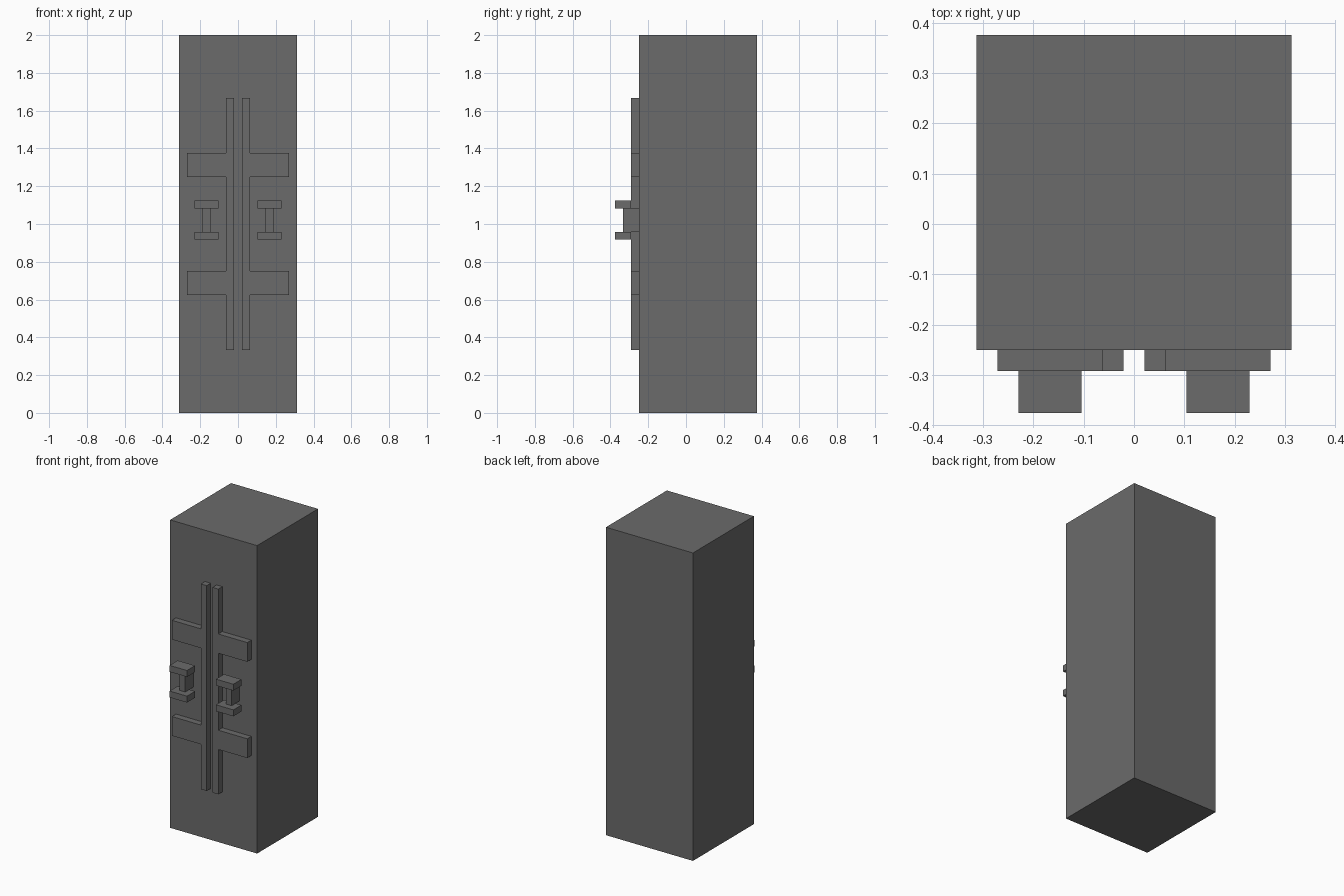
import bpy
import bmesh

U = 1 / 48  # modelling grid step

default = bpy.data.objects.get("Cube")
if default:
    bpy.data.objects.remove(default)

# Single dark grey finish
grey = bpy.data.materials.new("dark_grey")
grey.use_nodes = True
grey.diffuse_color = (0.145, 0.145, 0.145, 1)
grey.node_tree.nodes["Principled BSDF"].inputs["Base Color"].default_value = grey.diffuse_color


def extrude_profile(name, profile, y_front, y_back, mirror=True):
    """Extrude an x-z outline from front to back, optionally mirrored in x."""
    bm = bmesh.new()
    face = bm.faces.new([bm.verts.new((x * U, y_front * U, z * U)) for x, z in profile])
    ext = bmesh.ops.extrude_face_region(bm, geom=[face], use_keep_orig=True)
    moved = [v for v in ext["geom"] if isinstance(v, bmesh.types.BMVert)]
    bmesh.ops.translate(bm, verts=moved, vec=(0, (y_back - y_front) * U, 0))
    bmesh.ops.recalc_face_normals(bm, faces=bm.faces)
    mesh = bpy.data.meshes.new(name)
    bm.to_mesh(mesh)
    bm.free()
    mesh.materials.append(grey)
    obj = bpy.data.objects.new(name, mesh)
    bpy.context.collection.objects.link(obj)
    if mirror:
        obj.modifiers.new("mirror", 'MIRROR').use_mirror_merge = False
    return obj


def rect(x0, x1, z0, z1):
    return [(x0, z0), (x1, z0), (x1, z1), (x0, z1)]


# Tall cabinet block
extrude_profile("cabinet_body", rect(-15, 15, 0, 96), -12, 18, mirror=False)

# Vertical door edge bars with two side straps each
strap_outline = [(1, 16), (3, 16)]
for low, high in ((30, 36), (60, 66)):
    strap_outline += [(3, low), (13, low), (13, high), (3, high)]
strap_outline += [(3, 80), (1, 80)]
extrude_profile("door_straps", strap_outline, -14, -12)

# Door handles: a stem between two protruding plates
extrude_profile("handle_stem", rect(7, 9, 46, 52), -16, -12)
for name, low in (("handle_lower_plate", 44), ("handle_upper_plate", 52)):
    extrude_profile(name, rect(5, 11, low, low + 2), -18, -14)
